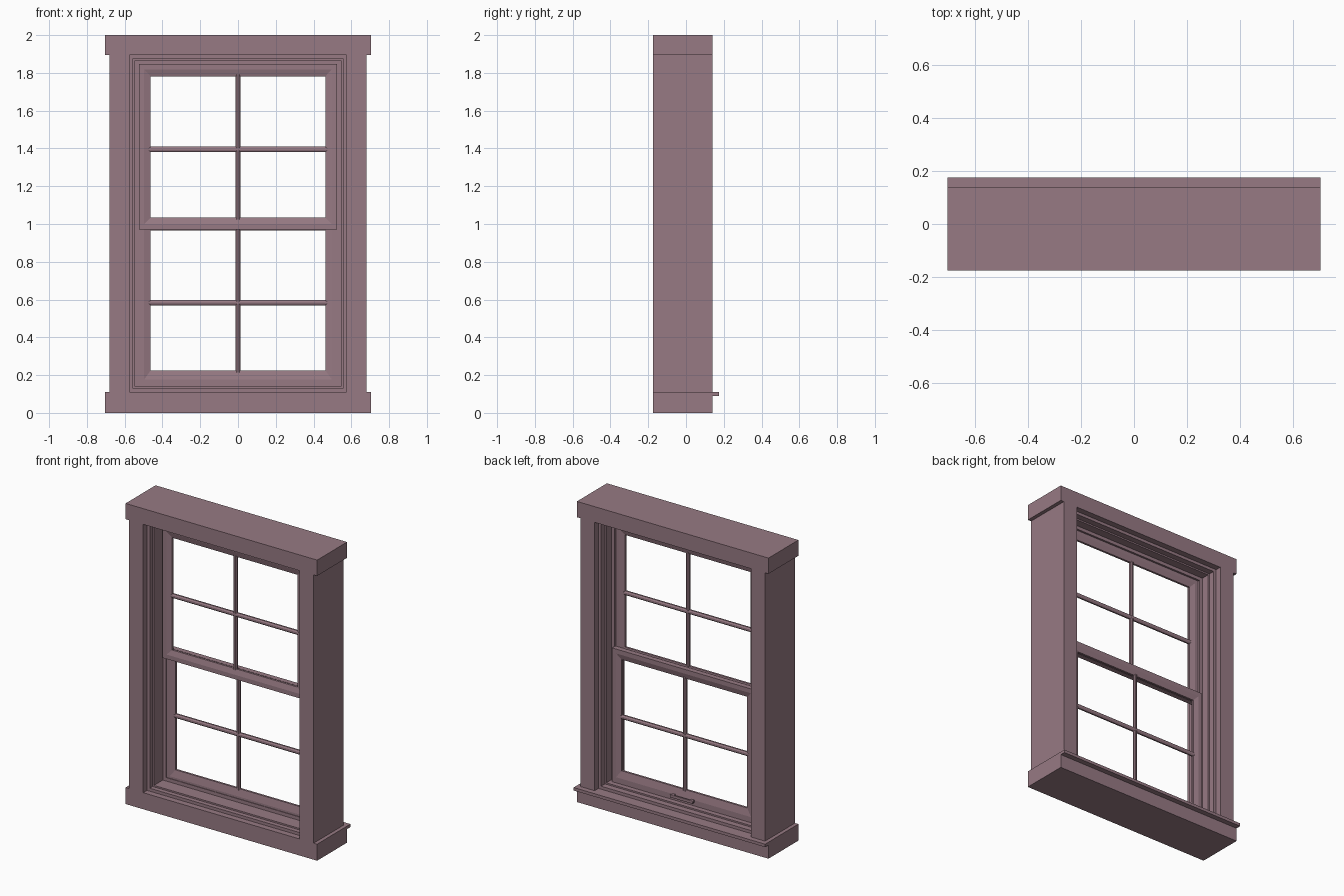
import bpy, bmesh

if "Cube" in bpy.data.objects:
    bpy.data.objects.remove(bpy.data.objects["Cube"])

paint = bpy.data.materials.new("mauve_paint")
paint.diffuse_color = (0.31, 0.195, 0.23, 1)
paint.use_nodes = True
paint.node_tree.nodes["Principled BSDF"].inputs["Base Color"].default_value = paint.diffuse_color


def make(name, bm):
    bmesh.ops.recalc_face_normals(bm, faces=bm.faces)
    mesh = bpy.data.meshes.new(name)
    bm.to_mesh(mesh)
    bm.free()
    mesh.materials.append(paint)
    obj = bpy.data.objects.new(name, mesh)
    bpy.context.collection.objects.link(obj)
    return obj


def box(name, x, y, z):
    bm = bmesh.new()
    bmesh.ops.create_cube(bm, size=1)
    for v in bm.verts:
        for i, (a, b) in enumerate((x, y, z)):
            v.co[i] = a if v.co[i] < 0 else b
    return make(name, bm)


def ring(name, half, z0, z1, profile, side=1, top=1, bottom=1):
    """Mitred rectangular frame; profile = (inset, y), inset scaled per side."""
    bm = bmesh.new()
    loops = []
    for t, y in profile:
        x, lo, hi = half - t * side, z0 + t * bottom, z1 - t * top
        loops.append([bm.verts.new(p) for p in
                      ((-x, y, lo), (x, y, lo), (x, y, hi), (-x, y, hi))])
    n = len(loops)
    for i in range(n):
        a, b = loops[i], loops[(i + 1) % n]
        for j in range(4):
            k = (j + 1) % 4
            bm.faces.new((a[j], a[k], b[k], b[j]))
    return make(name, bm)


def bar(name, a, b, c, y, r, vertical):
    """Glazing bar with an eight-sided chamfered section, running a..b at c."""
    d, f = 0.011, 0.005
    section = [(-r, -f), (-f, -d), (f, -d), (r, -f), (r, f), (f, d), (-f, d), (-r, f)]
    bm = bmesh.new()
    ends = []
    for e in (a, b):
        ends.append([bm.verts.new((c + s, y + t, e) if vertical else (e, y + t, c + s))
                     for s, t in section])
    for i in range(8):
        k = (i + 1) % 8
        bm.faces.new((ends[0][i], ends[0][k], ends[1][k], ends[1][i]))
    bm.faces.new(ends[0])
    bm.faces.new(ends[1])
    return make(name, bm)


# Outer casing
F, B = -0.175, 0.14
box("head_casing", (-0.705, 0.705), (F, B), (1.895, 2.0))
box("sill_base", (-0.705, 0.705), (F, B), (0, 0.11))
box("stool_lip", (-0.705, 0.705), (B - 0.01, 0.175), (0.09, 0.11))
for s, label in ((-1, "left"), (1, "right")):
    box(label + "_casing", sorted((s * 0.575, s * 0.68)), (F, B), (0.11, 1.895))

# Stepped jamb liner and the parting bead between the sashes
ring("jamb_liner", 0.575, 0.11, 1.895,
     [(0, -0.135), (0.02, -0.135), (0.02, -0.105), (0.03, -0.105),
      (0.03, 0.06), (0.02, 0.06), (0.02, 0.10), (0, 0.10)])
ring("parting_bead", 0.55, 0.135, 1.87,
     [(0, -0.012), (0.028, -0.012), (0.028, 0.005), (0, 0.005)])


# Sashes with chamfered inner edges, each divided into four panes
def sash(name, y, z0, z1, top, bottom, mid):
    h = 0.017
    ring(name + "_sash", 0.525, z0, z1,
         [(0, y - h), (0.45, y - h), (1, y - h + 0.01),
          (1, y + h - 0.01), (0.45, y + h), (0, y + h)], 0.063, top, bottom)
    bar(name + "_vertical_bar", z0 + bottom - 0.01, z1 - top + 0.01, 0, y, 0.013, True)
    bar(name + "_cross_bar", -0.47, 0.47, mid, y, 0.014, False)


sash("upper", -0.025, 0.97, 1.847, 0.065, 0.065, 1.395)
sash("lower", 0.009, 0.138, 1.03, 0.065, 0.087, 0.583)

# Sash lift on the room side
for s in (-1, 1):
    box("lift_post", sorted((s * 0.06, s * 0.08)), (0.02, 0.045), (0.165, 0.18))
lift = box("lift_bar", (-0.085, 0.085), (0.04, 0.052), (0.163, 0.182))
m = lift.modifiers.new("rounding", "BEVEL")
m.width = 0.004
m.segments = 2
